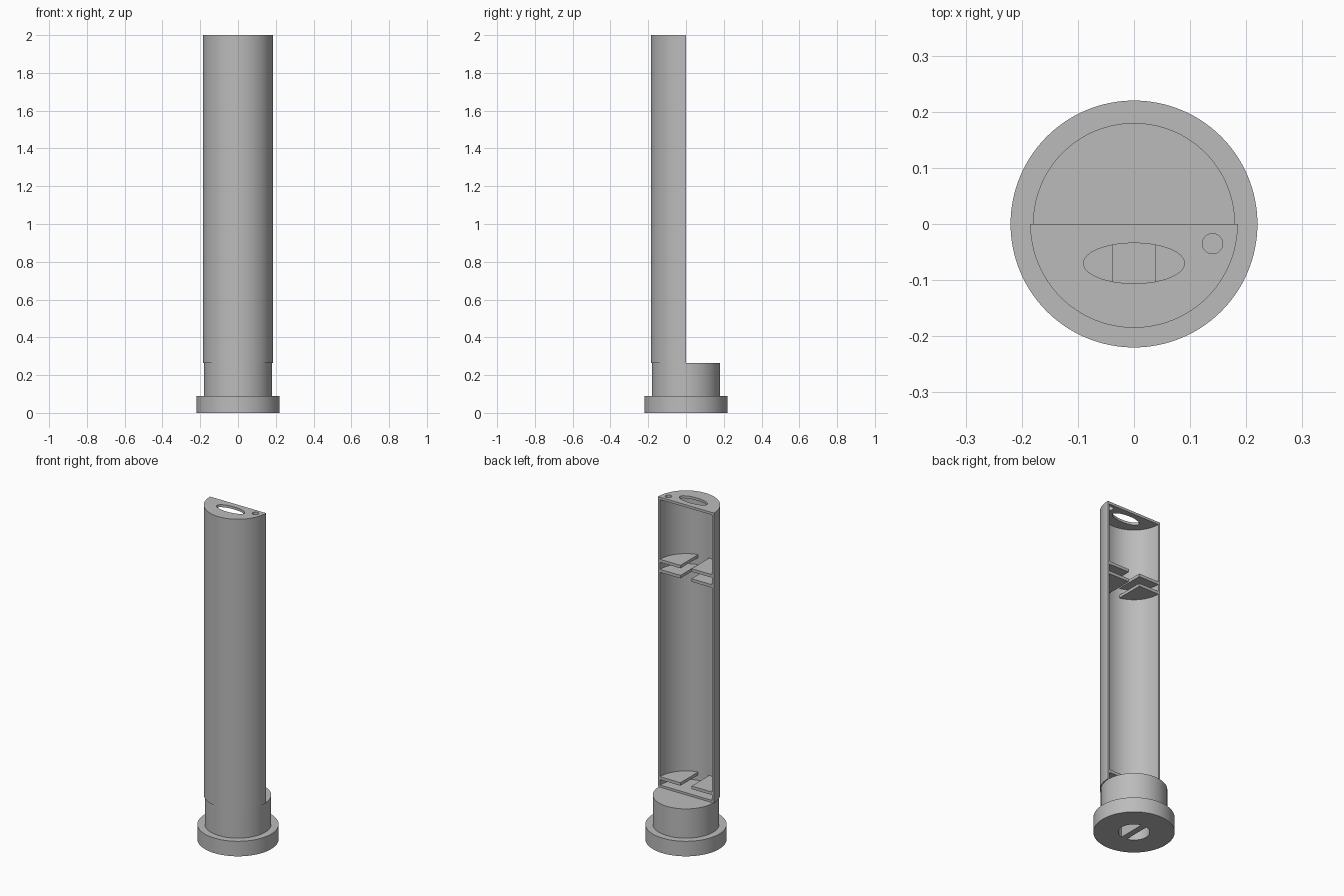
import bpy, bmesh, math

if "Cube" in bpy.data.objects:
    bpy.data.objects.remove(bpy.data.objects["Cube"], do_unlink=True)

grey = bpy.data.materials.new("light_grey")
grey.use_nodes = True
grey.diffuse_color = (0.5, 0.5, 0.5, 1)
grey.node_tree.nodes["Principled BSDF"].inputs["Base Color"].default_value = (0.5, 0.5, 0.5, 1)

R, WALL, GAP = 0.185, 0.013, 0.037
FOOT, TOP = 0.265, 2.0


def finish(name, bm):
    bmesh.ops.recalc_face_normals(bm, faces=bm.faces)
    mesh = bpy.data.meshes.new(name)
    bm.to_mesh(mesh)
    bm.free()
    obj = bpy.data.objects.new(name, mesh)
    bpy.context.collection.objects.link(obj)
    mesh.materials.append(grey)
    return obj


def prism(name, outline, z0, z1):
    bm = bmesh.new()
    face = bm.faces.new([bm.verts.new((x, y, z0)) for x, y in outline])
    top = bmesh.ops.extrude_face_region(bm, geom=[face])["geom"]
    verts = [v for v in top if isinstance(v, bmesh.types.BMVert)]
    bmesh.ops.translate(bm, verts=verts, vec=(0, 0, z1 - z0))
    return finish(name, bm)


def arc(rx, ry, a0, a1, n, cx=0, cy=0):
    angles = [a0 + (a1 - a0) * i / n for i in range(n + 1)]
    return [(cx + rx * math.cos(a), cy + ry * math.sin(a)) for a in angles]


def ellipse(rx, ry, n, cx=0, cy=0):
    return arc(rx, ry, 0, math.tau, n, cx, cy)[:-1]


def smooth(obj):
    bpy.ops.object.select_all(action="DESELECT")
    obj.select_set(True)
    bpy.context.view_layer.objects.active = obj
    bpy.ops.object.shade_smooth_by_angle(angle=math.radians(30))


def cut(obj, cutter):
    cutter.hide_render = True
    mod = obj.modifiers.new("cut", "BOOLEAN")
    mod.operation, mod.object, mod.solver = "DIFFERENCE", cutter, "EXACT"
    bpy.context.view_layer.objects.active = obj
    bpy.ops.object.modifier_apply(modifier=mod.name)
    bpy.data.objects.remove(cutter, do_unlink=True)


# Half tube, open at the back, with a closed floor and cap
tube = prism("half_tube", arc(R, R, math.pi, math.tau, 64), FOOT, TOP)
cut(tube, prism("cavity", ellipse(R - WALL, R - WALL, 128), FOOT + 0.013, TOP - 0.015))
# Oval window and small round hole through the cap
cut(tube, prism("oval_hole", ellipse(0.09, 0.036, 64, 0, -0.07), TOP - 0.1, TOP + 0.1))
cut(tube, prism("pin_hole", ellipse(0.018, 0.018, 32, 0.14, -0.035), TOP - 0.1, TOP + 0.1))
smooth(tube)

# Retaining shelves in pairs, with a central gap
r = R - WALL + 0.004
a_gap = -math.acos(GAP / r)
for level, z in (("bottom", 0.31), ("middle", 1.55), ("upper", 1.61)):
    for side, s in (("left", 1), ("right", -1)):
        outline = [(GAP, 0)] + arc(r, r, a_gap, 0, 24)
        shelf = prism(f"{level}_shelf_{side}", [(s * x, y) for x, y in outline], z, z + 0.018)
        smooth(shelf)

# Round foot with a flange and a recess underneath
profile = [(0, 0.18), (0.085, 0.18), (0.085, 0), (0.22, 0), (0.22, 0.09),
           (0.18, 0.09), (0.18, FOOT), (0, FOOT)]
bm = bmesh.new()
pts = [bm.verts.new((x, 0, z)) for x, z in profile]
edges = [bm.edges.new(pair) for pair in zip(pts, pts[1:])]
bmesh.ops.spin(bm, geom=pts + edges, cent=(0, 0, 0), axis=(0, 0, 1),
               angle=math.tau, steps=128, use_merge=True)
bmesh.ops.remove_doubles(bm, verts=bm.verts, dist=0.0001)
smooth(finish("foot", bm))

# Bar across the recess
w, h = 0.018, 0.086
prism("recess_bar", [(-w, -h), (w, -h), (w, h), (-w, h)], 0, 0.09)
